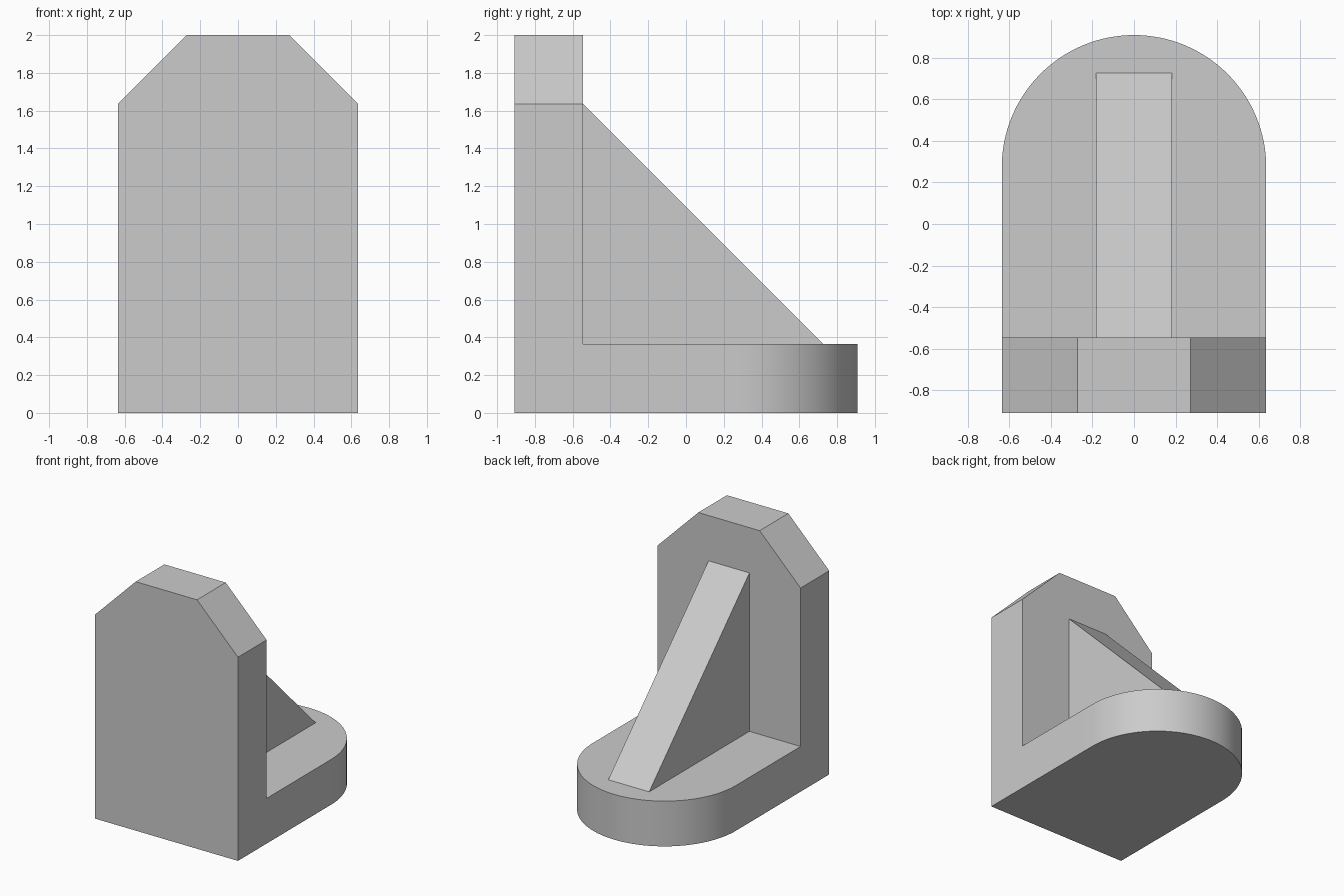
import bpy, bmesh, math
from mathutils import Vector

if "Cube" in bpy.data.objects:
    bpy.data.objects.remove(bpy.data.objects["Cube"], do_unlink=True)

U = 2 / 11                                  # module of the bracket
HALF_W, BACK, FRONT = 3.5 * U, 5 * U, -5 * U
WALL_Y, BASE_Z = -3 * U, 2 * U

grey = bpy.data.materials.new("light grey")
grey.use_nodes = True
grey.diffuse_color = (0.6, 0.6, 0.6, 1)
grey.node_tree.nodes["Principled BSDF"].inputs["Base Color"].default_value = (0.6, 0.6, 0.6, 1)


def extrude_profile(name, points, direction):
    """Extrude a closed planar outline into a solid part."""
    bm = bmesh.new()
    face = bm.faces.new([bm.verts.new(p) for p in points])
    result = bmesh.ops.extrude_face_region(bm, geom=[face], use_keep_orig=True)
    moved = [v for v in result["geom"] if isinstance(v, bmesh.types.BMVert)]
    bmesh.ops.translate(bm, verts=moved, vec=Vector(direction))
    bmesh.ops.recalc_face_normals(bm, faces=bm.faces)
    mesh = bpy.data.meshes.new(name)
    bm.to_mesh(mesh)
    bm.free()
    mesh.materials.append(grey)
    part = bpy.data.objects.new(name, mesh)
    bpy.context.collection.objects.link(part)
    return part


# Base plate with a rounded back end
STEPS = 64
arc = [(HALF_W * math.cos(math.pi * i / STEPS),
        BACK - HALF_W + HALF_W * math.sin(math.pi * i / STEPS), 0) for i in range(STEPS + 1)]
base = extrude_profile("base_plate",
                       [(-HALF_W, WALL_Y, 0), (HALF_W, WALL_Y, 0)] + arc, (0, 0, BASE_Z))

# Upright wall with chamfered top corners
right_half = [(HALF_W, 0), (HALF_W, 9 * U), (1.5 * U, 11 * U)]
outline = right_half + [(-x, z) for x, z in reversed(right_half)]
extrude_profile("upright_wall", [(x, FRONT, z) for x, z in outline], (0, WALL_Y - FRONT, 0))

# Triangular stiffening rib
extrude_profile("support_rib",
                [(-U, WALL_Y, BASE_Z), (-U, 4 * U, BASE_Z), (-U, WALL_Y, 9 * U)], (2 * U, 0, 0))

# Smooth the rounded end, keep the edges sharp
bpy.ops.object.select_all(action='DESELECT')
base.select_set(True)
bpy.context.view_layer.objects.active = base
bpy.ops.object.shade_smooth_by_angle(angle=math.radians(30))
